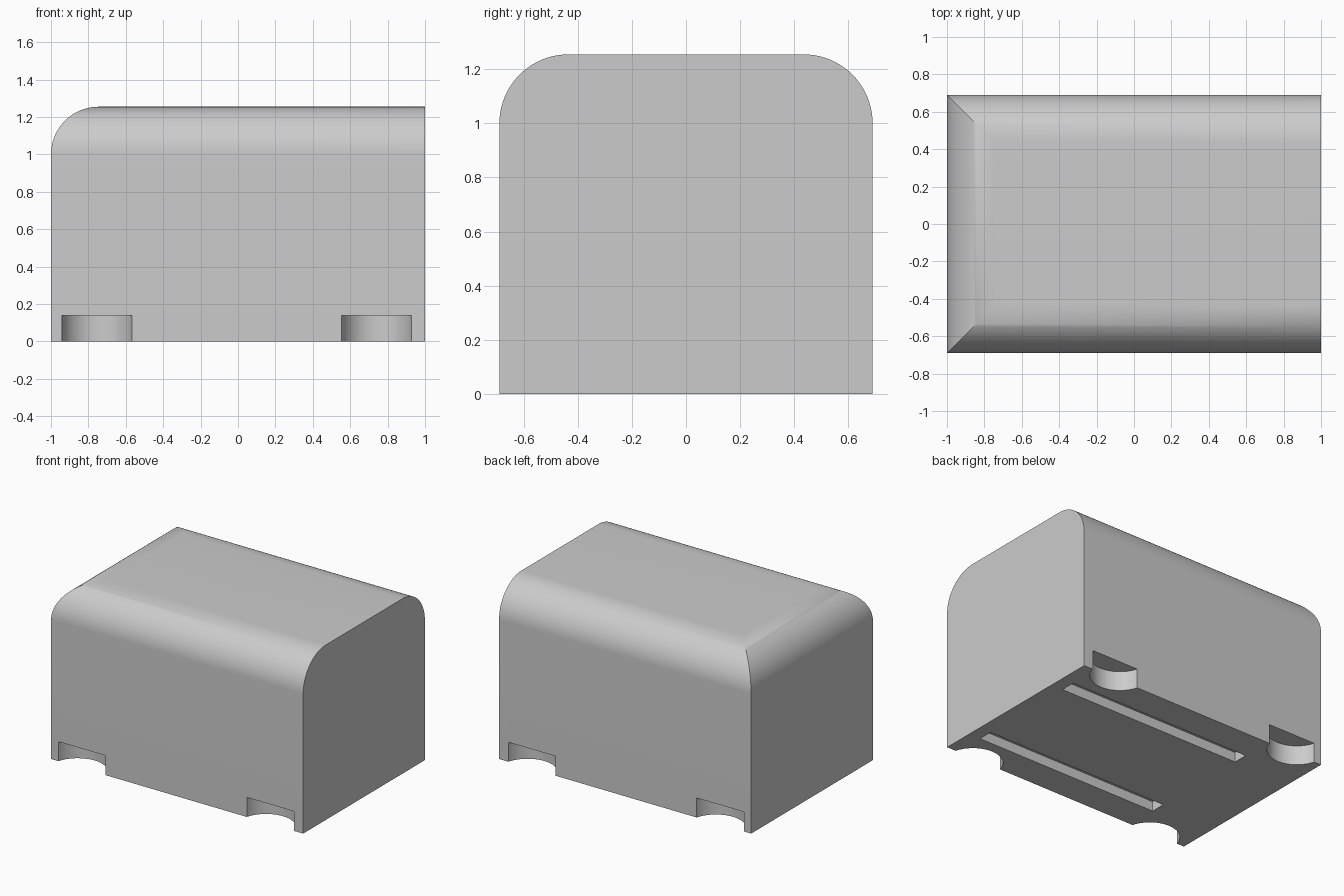
import bpy
import bmesh
from math import pi, sin, cos, radians
from mathutils import Vector

HALF_X, HALF_Y, HEIGHT, ROUND = 1.0, 0.69, 1.255, 0.255

cube = bpy.data.objects.get("Cube")
if cube:
    bpy.data.objects.remove(cube, do_unlink=True)

grey = bpy.data.materials.new("light_grey")
grey.use_nodes = True
colour = (0.6, 0.6, 0.6, 1)
grey.diffuse_color = colour
grey.node_tree.nodes["Principled BSDF"].inputs["Base Color"].default_value = colour


def prism(name, points, sweep):
    """Extrude a closed outline along the sweep vector."""
    bm = bmesh.new()
    face = bm.faces.new([bm.verts.new(p) for p in points])
    new = bmesh.ops.extrude_face_region(bm, geom=[face])["geom"]
    bmesh.ops.translate(bm, vec=Vector(sweep),
                        verts=[v for v in new if isinstance(v, bmesh.types.BMVert)])
    bmesh.ops.recalc_face_normals(bm, faces=bm.faces)
    mesh = bpy.data.meshes.new(name)
    bm.to_mesh(mesh)
    bm.free()
    mesh.materials.append(grey)
    obj = bpy.data.objects.new(name, mesh)
    bpy.context.collection.objects.link(obj)
    return obj


def arc(cx, cy, radius, start, end, steps):
    return [(cx + radius * cos(start + (end - start) * i / steps),
             cy + radius * sin(start + (end - start) * i / steps))
            for i in range(steps + 1)]


def combine(target, tool, operation):
    """Apply a boolean and discard the tool."""
    mod = target.modifiers.new(operation.lower(), "BOOLEAN")
    mod.operation, mod.solver, mod.object = operation, "EXACT", tool
    bpy.context.view_layer.objects.active = target
    bpy.ops.object.modifier_apply(modifier=mod.name)
    bpy.data.objects.remove(tool, do_unlink=True)


# Cover: arched cross-section running along x
shoulder = HEIGHT - ROUND
section = [(-HALF_Y, 0), (HALF_Y, 0)]
section += arc(HALF_Y - ROUND, shoulder, ROUND, 0, pi / 2, 20)
section += arc(ROUND - HALF_Y, shoulder, ROUND, pi / 2, pi, 20)
cover = prism("cover", [(-HALF_X, y, z) for y, z in section], (2 * HALF_X, 0, 0))

# Rounded end, mitred into the long rounded edges
side = [(-HALF_X, -1), (HALF_X + 1, -1), (HALF_X + 1, HEIGHT + 1), (ROUND - HALF_X, HEIGHT + 1)]
side += arc(ROUND - HALF_X, shoulder, ROUND, pi / 2, pi, 20)
side = [p for p in side if p != (ROUND - HALF_X, HEIGHT + 1)]
side[2] = (HALF_X + 1, HEIGHT)
combine(cover, prism("end_cutter", [(x, -1, z) for x, z in side], (0, 2, 0)), "INTERSECT")

# Curved hand notches along both bottom edges
for x in (-0.755, 0.74):
    for y in (-1, 1):
        outline = arc(x, y * (HALF_Y + 0.05), 0.194, 0, 2 * pi, 64)[:-1]
        combine(cover, prism("notch_cutter", [(a, b, -0.1) for a, b in outline],
                             (0, 0, 0.24)), "DIFFERENCE")

# Two long grooves in the underside
for y in (-0.415, 0.415):
    corners = [(-0.55, y - 0.053), (0.907, y - 0.053), (0.907, y + 0.053), (-0.55, y + 0.053)]
    combine(cover, prism("groove_cutter", [(a, b, -0.1) for a, b in corners],
                         (0, 0, 0.17)), "DIFFERENCE")

bpy.ops.object.select_all(action="DESELECT")
cover.select_set(True)
bpy.context.view_layer.objects.active = cover
bpy.ops.object.shade_smooth_by_angle(angle=radians(30))
